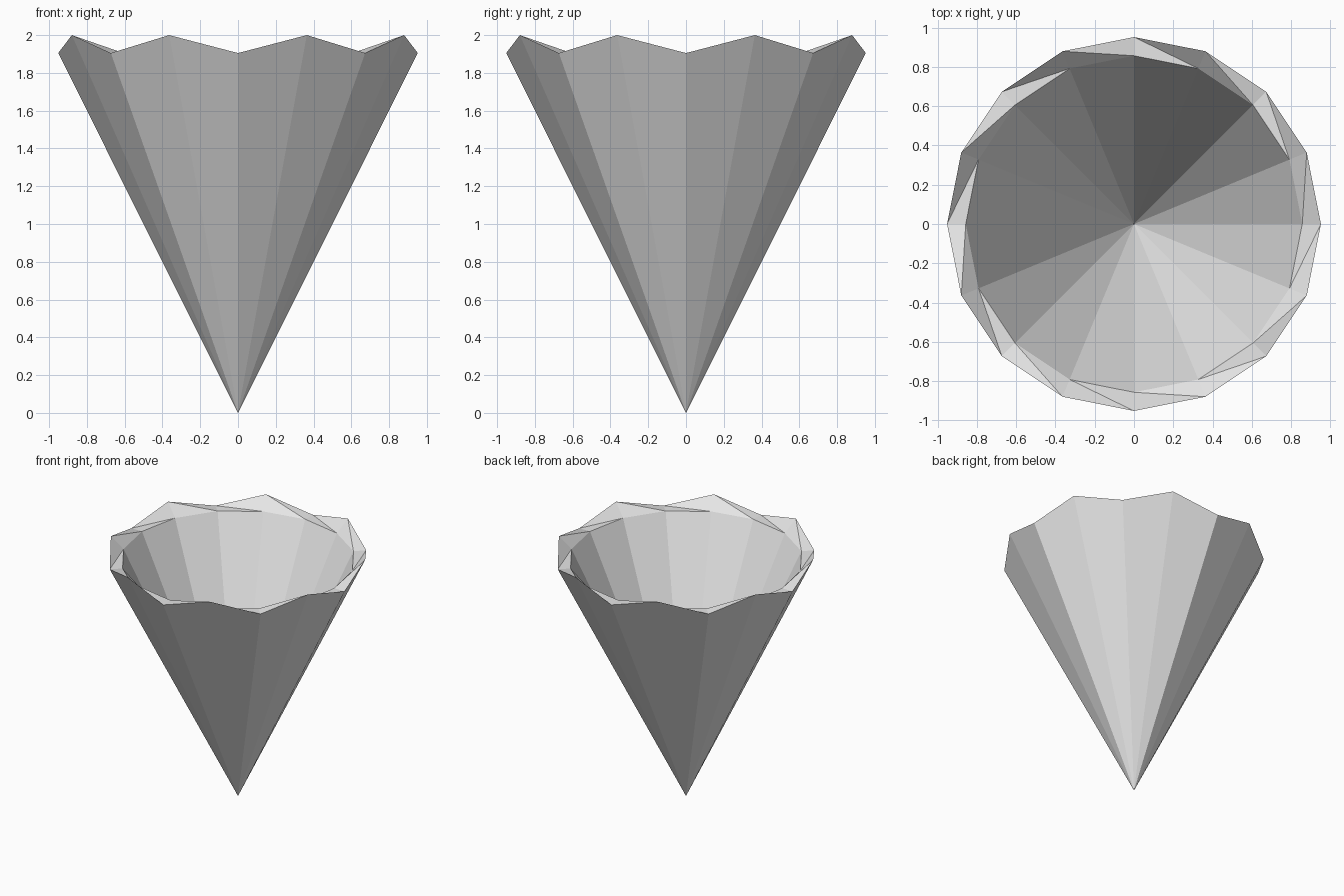
import bpy, bmesh, math

if "Cube" in bpy.data.objects:
    bpy.data.objects.remove(bpy.data.objects["Cube"], do_unlink=True)

SIDES = 16
OUTER_R, INNER_R = 0.952, 0.857
RIM_Z, PEAK_Z = 1.905, 2.0
INNER_TIP_Z = 0.095

mat = bpy.data.materials.new("light_grey")
mat.use_nodes = True
mat.diffuse_color = (0.8, 0.8, 0.8, 1)
mat.node_tree.nodes["Principled BSDF"].inputs["Base Color"].default_value = (0.8, 0.8, 0.8, 1)

bm = bmesh.new()


def ring(radius, heights):
    """Ring of vertices whose heights cycle through the given values."""
    return [bm.verts.new((radius * math.cos(2 * math.pi * i / SIDES),
                          radius * math.sin(2 * math.pi * i / SIDES),
                          heights[i % len(heights)])) for i in range(SIDES)]


# Zigzag outer edge, level inner edge, and the two tips of the hollow cone
outer = ring(OUTER_R, (RIM_Z, PEAK_Z))
inner = ring(INNER_R, (RIM_Z,))
outer_tip = bm.verts.new((0, 0, 0))
inner_tip = bm.verts.new((0, 0, INNER_TIP_Z))

for i in range(SIDES):
    j = (i + 1) % SIDES
    bm.faces.new((outer_tip, outer[j], outer[i]))   # outer wall
    bm.faces.new((inner_tip, inner[i], inner[j]))   # inner wall
    bm.faces.new((outer[i], outer[j], inner[i]))    # rim, two triangles
    bm.faces.new((outer[j], inner[j], inner[i]))

bmesh.ops.recalc_face_normals(bm, faces=bm.faces)
mesh = bpy.data.meshes.new("hollow_cone")
bm.to_mesh(mesh)
bm.free()
mesh.materials.append(mat)
cone = bpy.data.objects.new("hollow_cone", mesh)
bpy.context.collection.objects.link(cone)
